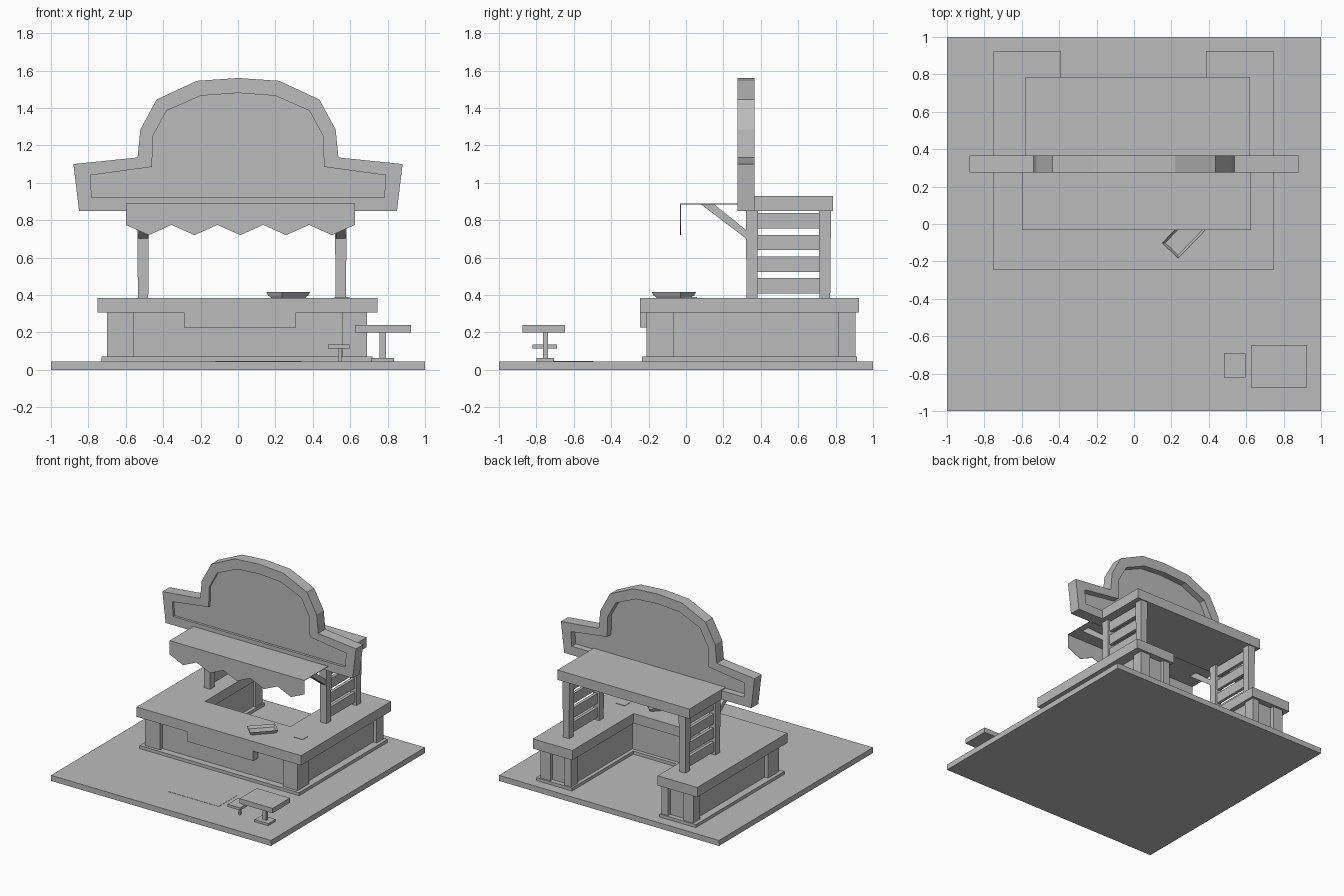
import bpy, bmesh, math
from mathutils import Matrix, Vector

cube = bpy.data.objects.get("Cube")
if cube:
    bpy.data.objects.remove(cube, do_unlink=True)

grey = bpy.data.materials.new("plain grey")
grey.use_nodes = True
grey.diffuse_color = (0.5, 0.5, 0.5, 1)
grey.node_tree.nodes["Principled BSDF"].inputs["Base Color"].default_value = (0.5, 0.5, 0.5, 1)


def finish(name, bm):
    bmesh.ops.recalc_face_normals(bm, faces=bm.faces)
    mesh = bpy.data.meshes.new(name)
    bm.to_mesh(mesh)
    bm.free()
    mesh.materials.append(grey)
    obj = bpy.data.objects.new(name, mesh)
    bpy.context.collection.objects.link(obj)
    return obj


def box(name, x, y, z, top_scale=1.0):
    """Box from three (low, high) ranges; top_scale tapers the top."""
    bm = bmesh.new()
    bmesh.ops.create_cube(bm, size=1)
    mid = Vector([(r[0] + r[1]) / 2 for r in (x, y, z)])
    for v in bm.verts:
        s = top_scale if v.co.z > 0 else 1.0
        v.co = mid + Vector((v.co.x * (x[1] - x[0]) * s, v.co.y * (y[1] - y[0]) * s,
                             v.co.z * (z[1] - z[0])))
    return finish(name, bm)


def place(axis, p, d):
    return {"x": (d, p[0], p[1]), "y": (p[0], d, p[1]), "z": (p[0], p[1], d)}[axis]


def prism(name, pts, axis, lo, hi):
    """Flat outline extruded along an axis."""
    bm = bmesh.new()
    a, b = [[bm.verts.new(place(axis, p, d)) for p in pts] for d in (lo, hi)]
    bm.faces.new(a)
    bm.faces.new(b)
    for i in range(len(pts)):
        j = (i + 1) % len(pts)
        bm.faces.new((a[i], a[j], b[j], b[i]))
    return finish(name, bm)


def ring(name, outer, inner, lo, hi):
    """Frame between two matching outlines, extruded along y."""
    bm = bmesh.new()
    loops = [[bm.verts.new(place("y", p, d)) for p in pts]
             for pts, d in ((outer, lo), (inner, lo), (inner, hi), (outer, hi))]
    for k in range(4):
        a, b = loops[k], loops[(k + 1) % 4]
        for i in range(len(outer)):
            j = (i + 1) % len(outer)
            bm.faces.new((a[i], a[j], b[j], b[i]))
    return finish(name, bm)


def u_shape(name, x0, x1, y0, y1, ix0, ix1, iy, z0, z1):
    """U-shaped slab, open towards the back."""
    pts = [(x0, y0), (x1, y0), (x1, y1), (ix1, y1), (ix1, iy), (ix0, iy), (ix0, y1), (x0, y1)]
    return prism(name, pts, "z", z0, z1)


def mirrored(half):
    """Closed outline from a right half that starts on the centre line."""
    return half + [(-x, z) for x, z in reversed(half[1:])]


# Ground and mat
box("ground", (-1, 1), (-1, 1), (0, 0.045))
box("floor_mat", (-0.12, 0.34), (-0.735, -0.495), (0.045, 0.047))

# Counter
u_shape("counter_base_trim", -0.73, 0.72, -0.235, 0.915, -0.4, 0.395, 0.12, 0.045, 0.07)
u_shape("counter_body", -0.67, 0.66, -0.18, 0.875, -0.43, 0.425, 0.09, 0.07, 0.305)
u_shape("counter_top", -0.75, 0.745, -0.245, 0.925, -0.39, 0.385, 0.13, 0.305, 0.385)
box("counter_front_panel", (-0.29, 0.31), (-0.245, -0.18), (0.225, 0.305))
for side, outer, inner in (("right", -0.7, -0.56), ("left", 0.69, 0.555)):
    s = 1 if outer > 0 else -1
    wide = tuple(sorted((outer, inner)))
    narrow = tuple(sorted((outer, outer - s * 0.09)))
    inside = tuple(sorted((s * 0.41, s * 0.47)))
    box("counter_front_post_" + side, wide, (-0.21, -0.065), (0.07, 0.305))
    box("counter_back_post_" + side, narrow, (0.815, 0.905), (0.07, 0.305))
    box("counter_inner_post_" + side, inside, (0.815, 0.905), (0.07, 0.305))

# Roof supports, slats and brackets
for side, x0, x1 in (("right", -0.535, -0.48), ("left", 0.522, 0.577)):
    for place_name, y in (("front", (0.324, 0.381)), ("back", (0.714, 0.771))):
        box("roof_post_%s_%s" % (place_name, side), (x0, x1), y, (0.385, 0.85), 1.15)
    for i in range(4):
        z = 0.408 + i * 0.116
        box("slat_%s_%d" % (side, i + 1), (x0 + 0.015, x1 - 0.015), (0.375, 0.72), (z, z + 0.082))
    prism("awning_bracket_" + side, [(0.08, 0.885), (0.15, 0.885), (0.33, 0.74), (0.33, 0.695)],
          "x", x0 + 0.003, x1 - 0.003)

# Roof and awning
box("roof", (-0.58, 0.62), (0.3, 0.785), (0.85, 0.93))
box("awning_top", (-0.6, 0.625), (-0.03, 0.3), (0.885, 0.889))
step = 1.225 / 10
zigzag = [(-0.6 + step * i, 0.72 if i % 2 else 0.775) for i in range(11)]
prism("awning_valance", [(0.625, 0.889), (-0.6, 0.889)] + zigzag, "y", -0.031, -0.028)

# Sign board
outer = mirrored([(0, 1.56), (0.22, 1.545), (0.435, 1.445), (0.522, 1.285), (0.537, 1.135),
                  (0.88, 1.1), (0.85, 0.85)])
inner = mirrored([(0, 1.48), (0.2, 1.465), (0.382, 1.385), (0.455, 1.25), (0.46, 1.085),
                  (0.79, 1.04), (0.782, 0.922)])
ring("sign_frame", outer, inner, 0.275, 0.367)
prism("sign_panel", inner, "y", 0.295, 0.315)

# Tray and card on the counter
bm = bmesh.new()
bmesh.ops.create_cube(bm, size=1)
for v in bm.verts:
    grow = 0 if v.co.z > 0 else -0.035
    v.co = (v.co.x * (0.215 + grow), v.co.y * (0.118 + grow), v.co.z * 0.03)
bm.normal_update()
lid = [f for f in bm.faces if f.normal.z > 0.9]
bmesh.ops.inset_region(bm, faces=lid, thickness=0.01)
bmesh.ops.translate(bm, verts=lid[0].verts, vec=(0, 0, -0.02))
tray = finish("tray", bm)
tray.matrix_world = Matrix.Translation((0.268, -0.065, 0.4)) @ Matrix.Rotation(math.radians(46), 4, "Z")
box("counter_card", (0.515, 0.595), (-0.01, 0.06), (0.385, 0.388))

# Table and stool
box("table_top", (0.625, 0.925), (-0.873, -0.648), (0.2, 0.24))
box("table_leg", (0.757, 0.79), (-0.764, -0.738), (0.06, 0.2))
box("table_foot", (0.712, 0.835), (-0.8, -0.705), (0.045, 0.063))
box("stool_seat", (0.482, 0.595), (-0.822, -0.69), (0.115, 0.136))
box("stool_leg", (0.538, 0.553), (-0.765, -0.745), (0.045, 0.115))
